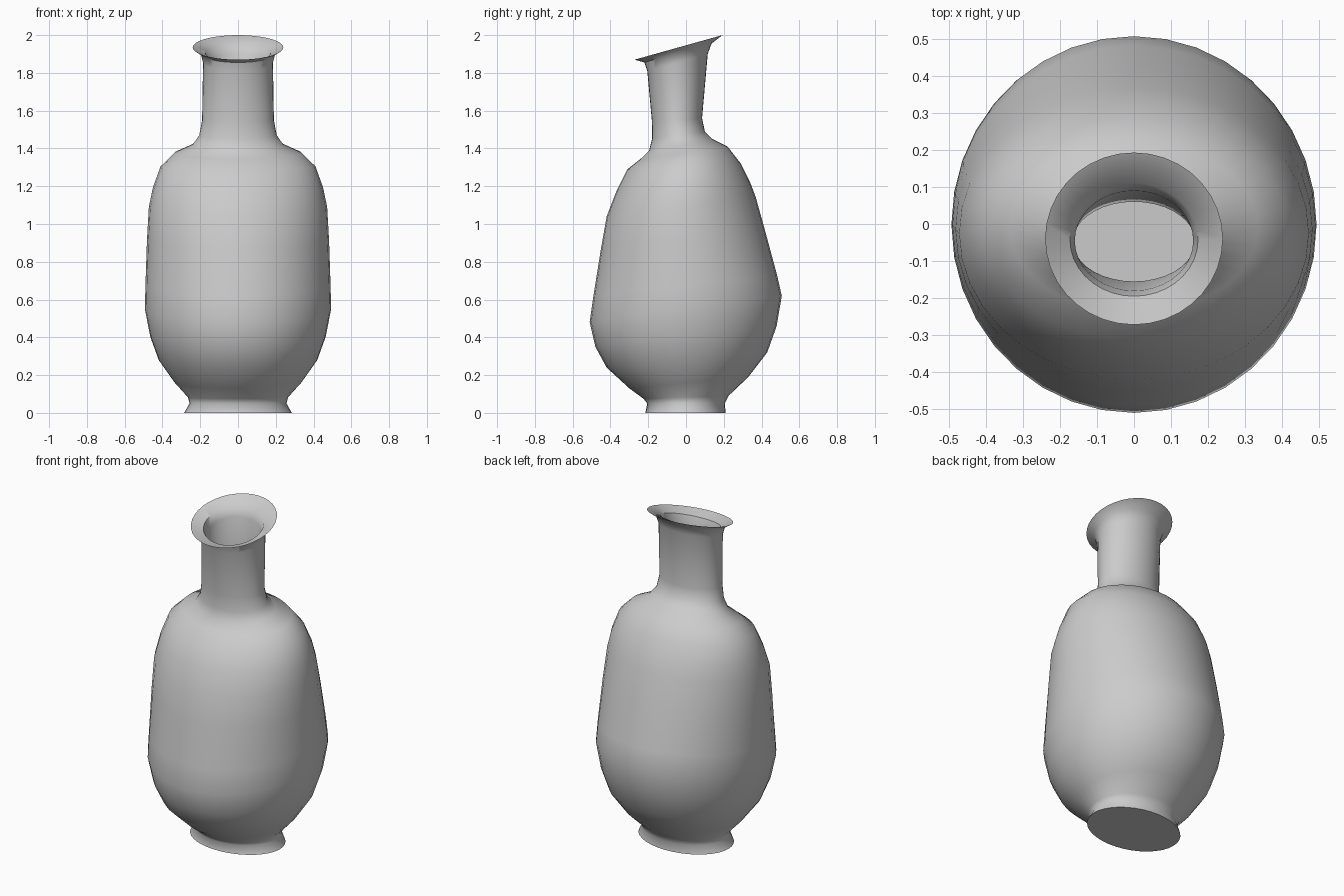
import bpy, bmesh, math

if "Cube" in bpy.data.objects:
    bpy.data.objects.remove(bpy.data.objects["Cube"])

# Outer rings, bottom to top: front y, front z, back y, back z, half width in x
RINGS = [
    (-.215, 0, .21, 0, .285),
    (-.205, .05, .205, .05, .257),
    (-.225, .075, .225, .09, .265),
    (-.30, .13, .33, .19, .335),
    (-.42, .24, .43, .32, .42),
    (-.48, .35, .48, .46, .465),
    (-.51, .48, .507, .62, .493),
    (-.49, .62, .482, .73, .49),
    (-.45, .87, .42, .96, .482),
    (-.42, 1.04, .37, 1.14, .472),
    (-.37, 1.17, .34, 1.22, .45),
    (-.31, 1.29, .29, 1.32, .41),
    (-.24, 1.345, .22, 1.41, .335),
    (-.195, 1.39, .14, 1.45, .24),
    (-.18, 1.45, .10, 1.49, .205),
    (-.18, 1.54, .085, 1.56, .19),
    (-.205, 1.81, .115, 1.90, .185),
    (-.22, 1.855, .135, 1.955, .198),
    (-.272, 1.87, .193, 2.0, .24),
]
SEG = 36
WALL = .025


def add_ring(bm, yf, zf, yb, zb, hw):
    """Tilted elliptical cross-section."""
    verts = []
    for i in range(SEG):
        a = 2 * math.pi * i / SEG
        s = (1 + math.sin(a)) / 2
        verts.append(bm.verts.new((hw * math.cos(a), yf + (yb - yf) * s, zf + (zb - zf) * s)))
    return verts


# Inner wall runs back down from the lip to a flat floor
inner = [(f + WALL, zf, b - WALL, zb, w - WALL) for f, zf, b, zb, w in RINGS[1:-1]]
inner[0] = (-.18, .04, .18, .04, .235)

bm = bmesh.new()
loops = [add_ring(bm, *r) for r in RINGS + inner[::-1]]
for lo, hi in zip(loops, loops[1:]):
    for i in range(SEG):
        j = (i + 1) % SEG
        bm.faces.new((lo[i], lo[j], hi[j], hi[i]))
bm.faces.new(loops[0][::-1])   # underside
bm.faces.new(loops[-1])        # inner floor
bmesh.ops.recalc_face_normals(bm, faces=bm.faces[:])

mesh = bpy.data.meshes.new("vase")
bm.to_mesh(mesh)
bm.free()
vase = bpy.data.objects.new("vase", mesh)
bpy.context.collection.objects.link(vase)
bpy.context.view_layer.objects.active = vase
vase.select_set(True)
bpy.ops.object.shade_smooth_by_angle(angle=math.radians(50))
